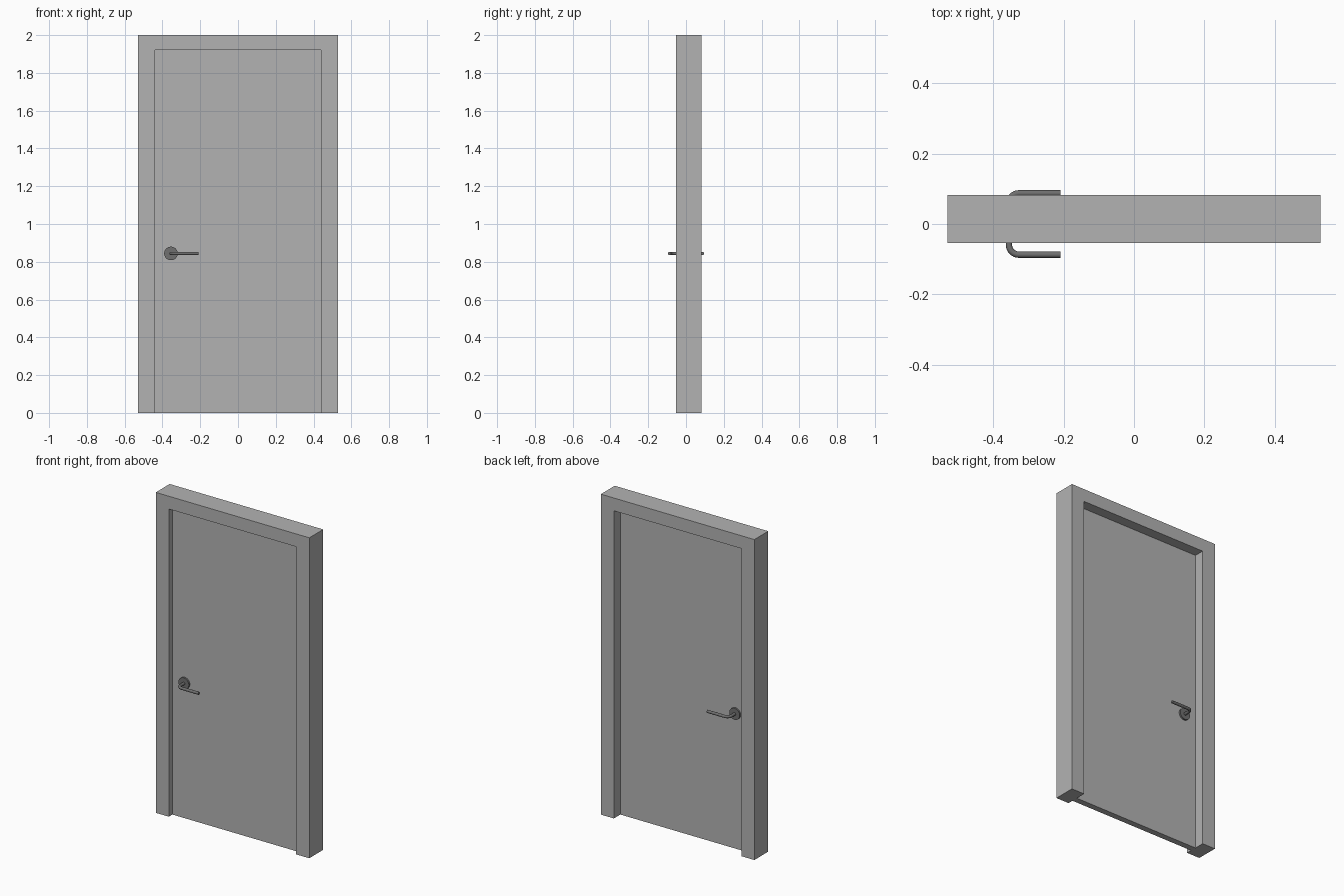
import bpy, bmesh
from math import sin, cos, pi
from mathutils import Matrix, Vector

cube = bpy.data.objects.get("Cube")
if cube:
    bpy.data.objects.remove(cube)


def make_material(name, value):
    m = bpy.data.materials.new(name)
    m.use_nodes = True
    colour = (value, value, value, 1)
    m.diffuse_color = colour
    m.node_tree.nodes["Principled BSDF"].inputs["Base Color"].default_value = colour
    return m


light_grey = make_material("light_grey", 0.45)
dark_grey = make_material("dark_grey", 0.16)


def add_object(name, bm, mat):
    bmesh.ops.recalc_face_normals(bm, faces=bm.faces)
    mesh = bpy.data.meshes.new(name)
    bm.to_mesh(mesh)
    bm.free()
    mesh.materials.append(mat)
    obj = bpy.data.objects.new(name, mesh)
    bpy.context.collection.objects.link(obj)
    return obj


def smooth(obj):
    bpy.ops.object.select_all(action="DESELECT")
    obj.select_set(True)
    bpy.context.view_layer.objects.active = obj
    bpy.ops.object.shade_smooth_by_angle()


def extrude_profile(name, points, y0, y1, mat):
    """Extrude an x-z outline from y0 to y1."""
    bm = bmesh.new()
    face = bm.faces.new([bm.verts.new((x, y0, z)) for x, z in points])
    ext = bmesh.ops.extrude_face_region(bm, geom=[face])
    verts = [v for v in ext["geom"] if isinstance(v, bmesh.types.BMVert)]
    bmesh.ops.translate(bm, vec=(0, y1 - y0, 0), verts=verts)
    return add_object(name, bm, mat)


# Frame: two jambs and a head in one piece
OUT, INN, TOP, HEAD = 0.53, 0.44, 2.0, 1.92
extrude_profile("door_frame",
                [(-OUT, 0), (-OUT, TOP), (OUT, TOP), (OUT, 0),
                 (INN, 0), (INN, HEAD), (-INN, HEAD), (-INN, 0)],
                -0.054, 0.083, light_grey)

# Door leaf, recessed on both faces
HALF = 0.019
extrude_profile("door_leaf", [(-INN, 0), (-INN, HEAD), (INN, HEAD), (INN, 0)],
                -HALF, HALF, light_grey)

# Handles: a round rose and a bent lever on each face
HX, HZ, REACH, TUBE, BEND = -0.355, 0.844, 0.087, 0.009, 0.028
for label, side in (("front", -1), ("back", 1)):
    bm = bmesh.new()
    place = (Matrix.Translation((HX, side * (HALF + 0.004), HZ))
             @ Matrix.Rotation(pi / 2, 4, "X"))
    bmesh.ops.create_cone(bm, cap_ends=True, segments=32, radius1=0.036,
                          radius2=0.036, depth=0.012, matrix=place)
    smooth(add_object(label + "_handle_rose", bm, dark_grey))

    # Lever path: out of the door, round the bend, along x
    path = [(HX, HALF)]
    for i in range(9):
        a = pi / 2 * i / 8
        path.append((HX + BEND * (1 - cos(a)), REACH - BEND * (1 - sin(a))))
    path.append((-0.209, REACH))

    # Sweep a circular section along the path
    bm = bmesh.new()
    rings = []
    for i, (x, y) in enumerate(path):
        before, after = path[max(i - 1, 0)], path[min(i + 1, len(path) - 1)]
        run = Vector((after[0] - before[0], after[1] - before[1])).normalized()
        ring = []
        for k in range(16):
            a = 2 * pi * k / 16
            u, w = TUBE * cos(a), TUBE * sin(a)
            ring.append(bm.verts.new((x - run.y * u, side * (y + run.x * u), HZ + w)))
        rings.append(ring)
    for r, s in zip(rings, rings[1:]):
        for k in range(16):
            n = (k + 1) % 16
            bm.faces.new((r[k], r[n], s[n], s[k]))
    bm.faces.new(rings[0])
    bm.faces.new(rings[-1])
    smooth(add_object(label + "_handle_lever", bm, dark_grey))
